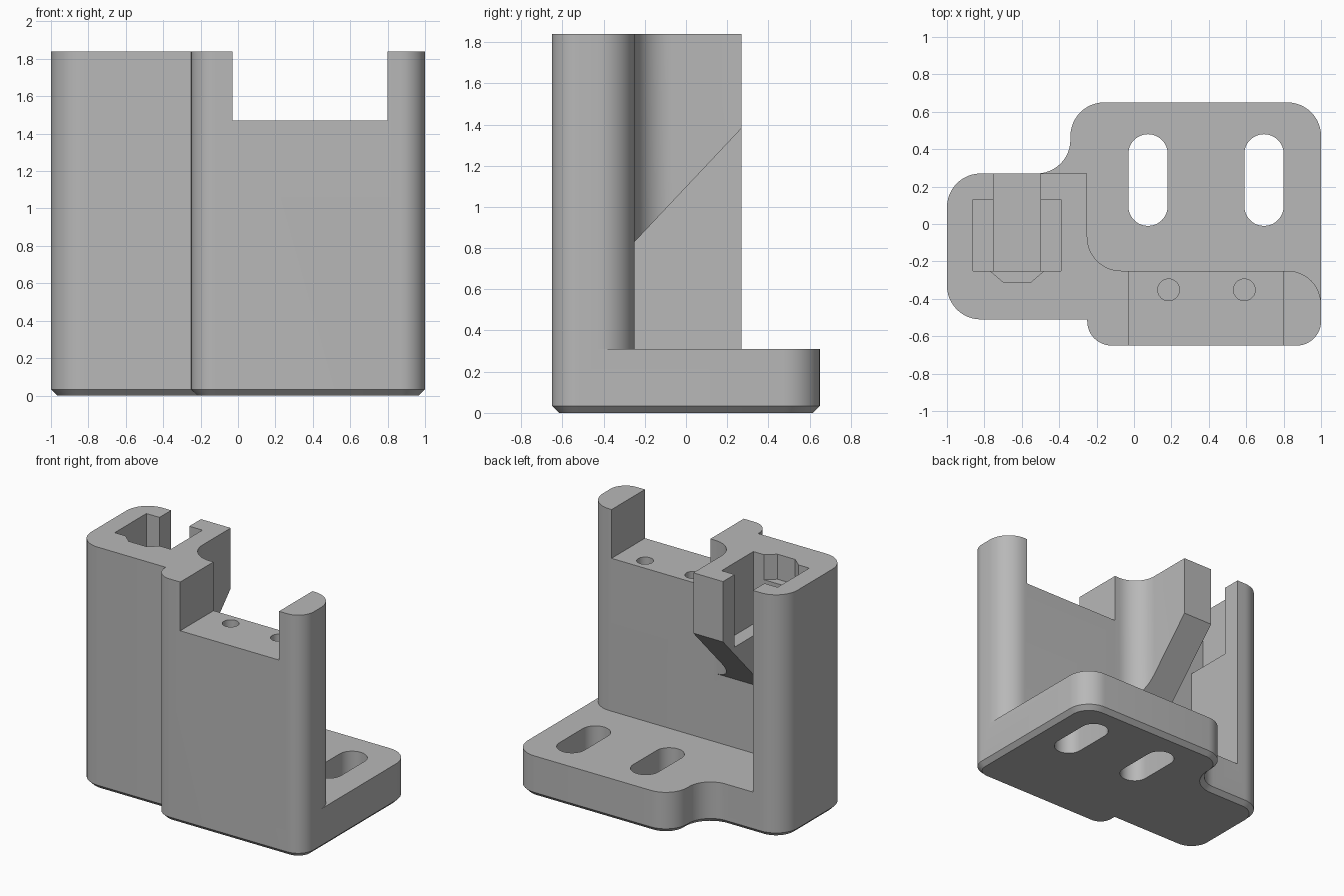
import bpy, bmesh, math
from mathutils import Vector, Matrix

cube = bpy.data.objects.get("Cube")
if cube:
    bpy.data.objects.remove(cube, do_unlink=True)

TOP, PLATE = 1.84, 0.31

grey = bpy.data.materials.new("plain grey")
grey.use_nodes = True
grey.diffuse_color = (0.48, 0.48, 0.48, 1)
grey.node_tree.nodes["Principled BSDF"].inputs["Base Color"].default_value = (0.48, 0.48, 0.48, 1)


def rounded(corners, steps=12):
    """Turn (x, y, radius) right-angle corners into a filleted outline."""
    pts = []
    for i, (x, y, r) in enumerate(corners):
        c = Vector((x, y))
        if r == 0:
            ring = [c]
        else:
            before = (Vector(corners[i - 1][:2]) - c).normalized()
            after = (Vector(corners[(i + 1) % len(corners)][:2]) - c).normalized()
            centre = c + r * (before + after)
            angles = [math.pi / 2 * k / steps for k in range(steps + 1)]
            ring = [centre - r * (after * math.cos(a) + before * math.sin(a)) for a in angles]
        for p in ring:
            if not pts or (p - pts[-1]).length > 1e-4:
                pts.append(p)
    if (pts[0] - pts[-1]).length < 1e-4:
        pts.pop()
    return pts


def prism(name, outline, low, high, chamfer=0, along_x=False):
    """Extrude an outline along z, or a (y, z) profile along x."""
    bm = bmesh.new()
    face = bm.faces.new([bm.verts.new((p[0], p[1], low)) for p in outline])
    lifted = bmesh.ops.extrude_face_region(bm, geom=[face])["geom"]
    verts = [v for v in lifted if isinstance(v, bmesh.types.BMVert)]
    bmesh.ops.translate(bm, verts=verts, vec=(0, 0, high - low))
    if along_x:
        turn = Matrix(((0, 0, 1), (1, 0, 0), (0, 1, 0)))
        bmesh.ops.transform(bm, matrix=turn.to_4x4(), verts=bm.verts)
    bmesh.ops.recalc_face_normals(bm, faces=bm.faces)
    if chamfer:
        rim = [e for e in bm.edges if all(abs(v.co.z - low) < 1e-5 for v in e.verts)]
        bmesh.ops.bevel(bm, geom=rim, offset=chamfer, segments=1, affect='EDGES')
    mesh = bpy.data.meshes.new(name)
    bm.to_mesh(mesh)
    bm.free()
    mesh.materials.append(grey)
    obj = bpy.data.objects.new(name, mesh)
    bpy.context.collection.objects.link(obj)
    return obj


def box(x0, x1, y0, y1, r=0):
    return rounded([(x0, y0, r), (x1, y0, r), (x1, y1, r), (x0, y1, r)])


# Full-height body with a chamfered foot
body = prism("bracket_body", rounded([
    (-1, -0.51, 0.18), (-0.25, -0.51, 0), (-0.25, -0.65, 0.13), (1, -0.65, 0.13),
    (1, 0.65, 0.18), (-0.34, 0.65, 0.18), (-0.34, 0.27, 0.18), (-1, 0.27, 0.18),
]), 0, TOP, chamfer=0.033)

# Open space above the base plate, behind the front wall
cutters = [prism("rear_clearance", rounded([
    (1, -0.25, 0.18), (-0.25, -0.25, 0.18), (-0.25, 0.27, 0), (-0.52, 0.27, 0),
    (-0.52, 1, 0), (1.2, 1, 0), (1.2, -0.43, 0), (1, -0.43, 0),
]), PLATE, 2)]

# Notch across the top of the front wall
cutters.append(prism("wall_notch", box(-0.03, 0.8, -0.8, -0.2), 1.47, 2))

# Open-backed slot, wide pocket and shallow front recess in the side block
cutters.append(prism("block_slot", box(-0.75, -0.5, -0.25, 0.4), PLATE, 2))
cutters.append(prism("wide_pocket", box(-0.86, -0.39, -0.25, 0.13), 1.29, 2))
cutters.append(prism("front_recess", [(-0.77, -0.2), (-0.77, -0.25), (-0.7, -0.31),
                                      (-0.55, -0.31), (-0.48, -0.25), (-0.48, -0.2)], 1.65, 2))

# Sloped underside of the arm
cutters.append(prism("arm_underside", [(-0.25, PLATE), (0.4, PLATE), (0.4, 1.52), (-0.25, 0.83)],
                     -0.75, -0.02, along_x=True))

# Mounting slots through the plate and screw holes in the wall
for x in (0.075, 0.695):
    cutters.append(prism("mounting_slot", box(x - 0.105, x + 0.105, -0.01, 0.48, 0.105), -0.2, 1))
for x in (0.185, 0.59):
    cutters.append(prism("screw_hole", box(x - 0.058, x + 0.058, -0.41, -0.294, 0.058), 1.1, 1.7))

bpy.ops.object.select_all(action='DESELECT')
body.select_set(True)
bpy.context.view_layer.objects.active = body
for cutter in cutters:
    cutter.hide_render = True
    cut = body.modifiers.new(cutter.name, 'BOOLEAN')
    cut.operation, cut.solver, cut.object = 'DIFFERENCE', 'EXACT', cutter
    bpy.ops.object.modifier_apply(modifier=cut.name)
    bpy.data.objects.remove(cutter, do_unlink=True)

bpy.ops.object.shade_smooth_by_angle(angle=math.radians(30))
